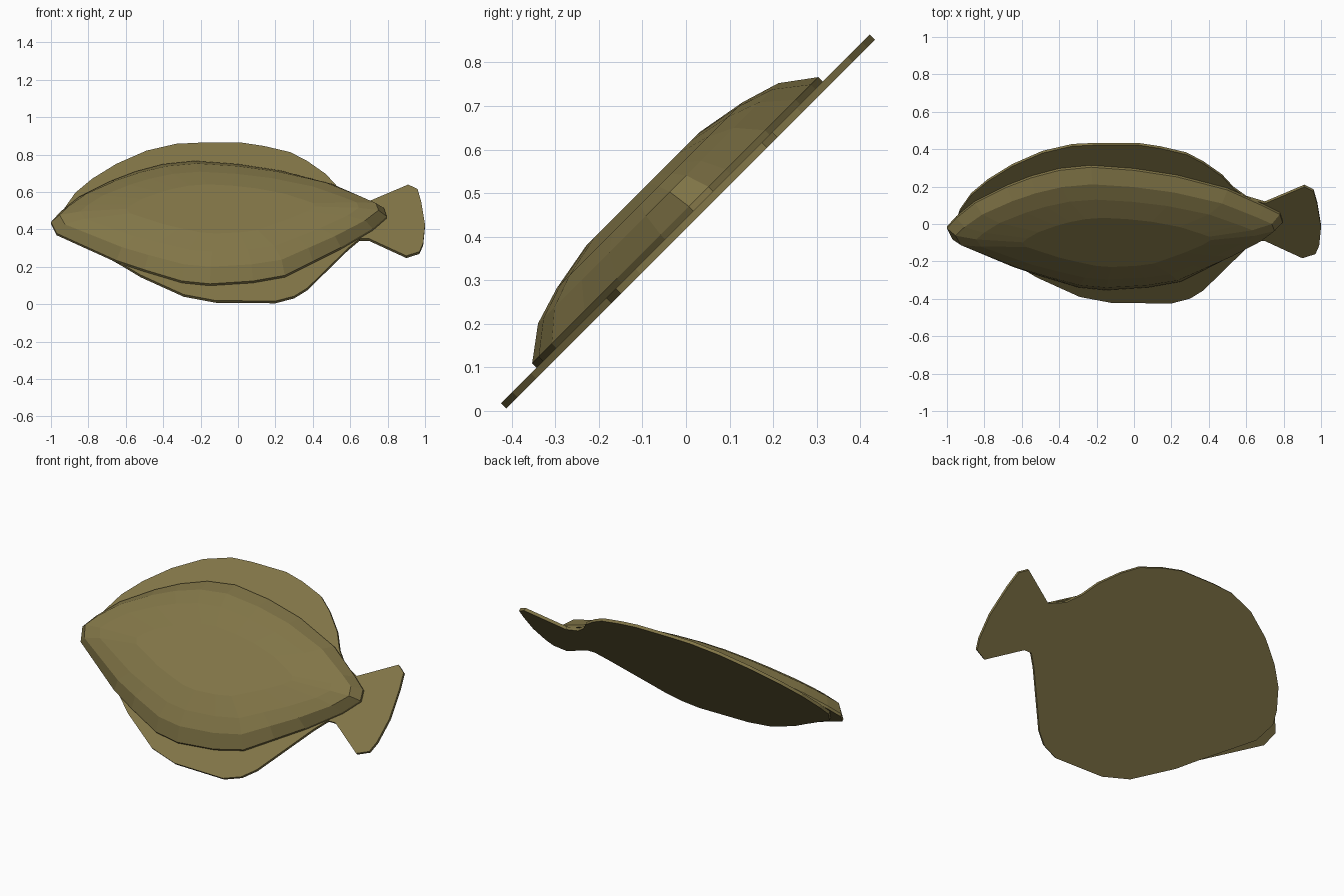
import bpy, bmesh
from mathutils import Vector

if "Cube" in bpy.data.objects:
    bpy.data.objects.remove(bpy.data.objects["Cube"])

R = 0.5 ** 0.5
olive = bpy.data.materials.new("olive_brown")
olive.diffuse_color = (0.22, 0.178, 0.063, 1)
olive.use_nodes = True
olive.node_tree.nodes["Principled BSDF"].inputs["Base Color"].default_value = olive.diffuse_color


def place(x, s, w):
    """Fish lies on a 45 degree plane: s is rise along the slope, w is height off it."""
    return Vector((x, s - w * R, 0.43 + s + w * R))


def loft(name, rings):
    """Closed solid through rings of equal point count, capped at both ends."""
    bm = bmesh.new()
    loops = [[bm.verts.new(place(*p)) for p in ring] for ring in rings]
    n = len(loops[0])
    for a, b in zip(loops, loops[1:]):
        for i in range(n):
            j = (i + 1) % n
            bm.faces.new((a[i], a[j], b[j], b[i]))
    caps = [bm.faces.new(loops[0]), bm.faces.new(loops[-1])]
    bmesh.ops.triangulate(bm, faces=caps)
    bmesh.ops.recalc_face_normals(bm, faces=bm.faces)
    me = bpy.data.meshes.new(name)
    bm.to_mesh(me)
    bm.free()
    me.materials.append(olive)
    ob = bpy.data.objects.new(name, me)
    bpy.context.collection.objects.link(ob)


# thin plate: fin fringe and tail (x, height as seen from the front)
fin = [(-.95, .45), (-.93, .505), (-.87, .59), (-.78, .665), (-.65, .745), (-.49, .815),
       (-.33, .852), (-.2, .858), (.02, .858), (.14, .84), (.28, .807), (.37, .76),
       (.47, .69), (.53, .625), (.6, .575), (.7, .545), (.91, .634), (.96, .61),
       (.98, .54), (1, .42), (.99, .32), (.97, .275), (.9, .253), (.7, .345),
       (.65, .345), (.59, .295), (.37, .08), (.3, .037), (.2, .011), (-.12, .014),
       (-.29, .046), (-.52, .15), (-.62, .21), (-.9, .37)]
T = 0.0085
loft("fins_and_tail", [[(x, z - .43, w) for x, z in fin] for w in (-T, T)])

# domed body: outline ring, then shrinking rings up to a flat top
body = [(-1, .435), (-.95, .49), (-.85, .57), (-.68, .655), (-.55, .705), (-.4, .745),
        (-.23, .762), (0, .745), (.23, .71), (.5, .64), (.7, .55), (.78, .51),
        (.795, .465), (.72, .4), (.55, .3), (.4, .225), (.25, .15), (.08, .12),
        (-.15, .105), (-.3, .12), (-.5, .18), (-.65, .23), (-.97, .375)]
CX, CS = -.08, -.01
steps = [(1, 1, T), (1, 1, .023), (.95, .84, .078), (.83, .65, .105), (.56, .4, .126)]
loft("body", [[(CX + (x - CX) * fx, CS + (z - .442 - CS) * fs, w) for x, z in body]
              for fx, fs, w in steps])
